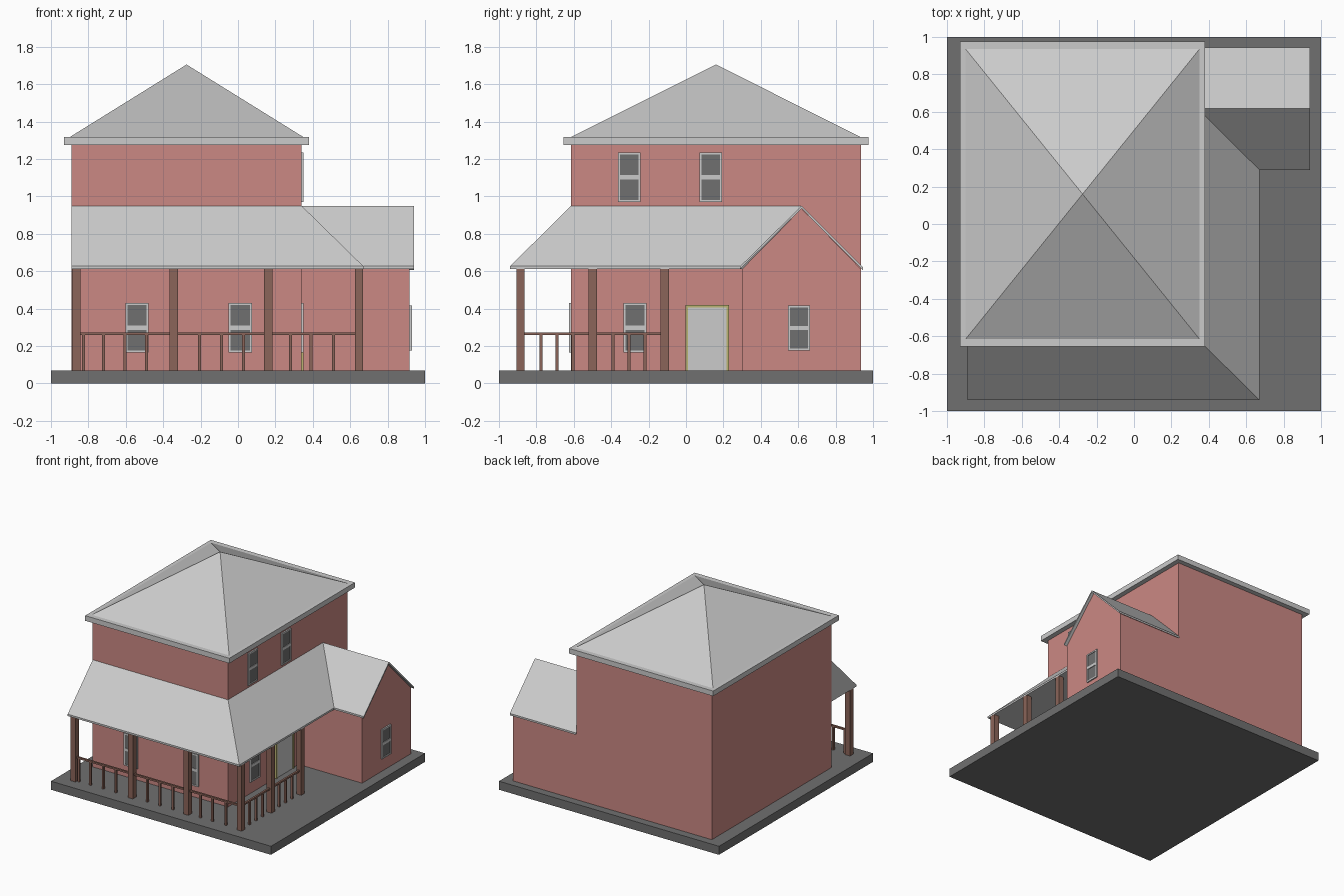
import bpy

if "Cube" in bpy.data.objects:
    bpy.data.objects.remove(bpy.data.objects["Cube"])


def material(name, rgb):
    m = bpy.data.materials.new(name)
    m.diffuse_color = (*rgb, 1)
    m.use_nodes = True
    m.node_tree.nodes["Principled BSDF"].inputs["Base Color"].default_value = m.diffuse_color
    return m


BRICK = material("brick", (0.60, 0.25, 0.23))
WOOD = material("brown_wood", (0.26, 0.13, 0.10))
DARK = material("dark_grey", (0.16, 0.16, 0.16))
OLIVE = material("olive_trim", (0.50, 0.46, 0.17))


def mesh(name, verts, faces, mat=None):
    me = bpy.data.meshes.new(name)
    me.from_pydata(verts, [], faces)
    ob = bpy.data.objects.new(name, me)
    bpy.context.collection.objects.link(ob)
    if mat:
        me.materials.append(mat)
    return ob


def loft(name, sections, mat=None, skip=()):
    """Join equal-length closed sections; skip lists section edges left open."""
    n = len(sections[0])
    last = (len(sections) - 1) * n
    faces = [tuple(range(n))[::-1], tuple(range(last, last + n))]
    for s in range(len(sections) - 1):
        for i in range(n):
            if i not in skip:
                j = (i + 1) % n
                a = s * n
                faces.append((a + i, a + j, a + n + j, a + n + i))
    return mesh(name, [v for sec in sections for v in sec], faces, mat)


def box(name, x0, x1, y0, y1, z0, z1, mat=None):
    return loft(name, [[(x0, y0, z), (x1, y0, z), (x1, y1, z), (x0, y1, z)]
                       for z in (z0, z1)], mat)


def extrude_x(name, profile, x0, x1, mat=None):
    return loft(name, [[(x, y, z) for y, z in profile] for x in (x0, x1)], mat)


def wall_box(name, side, wall, u0, u1, z0, z1, depth, mat=None):
    """Thin box standing proud of a front (-y) or right (+x) wall."""
    if side == "front":
        return box(name, u0, u1, wall - depth, wall + 0.005, z0, z1, mat)
    return box(name, wall - 0.005, wall + depth, u0, u1, z0, z1, mat)


def window(name, side, wall, u0, u1, z0, z1):
    t, zm = 0.011, (z0 + z1) / 2
    wall_box(name + "_glass", side, wall, u0 + t, u1 - t, z0 + t, z1 - t, 0.006, DARK)
    for part, a, b, c, d in (("stile_a", u0, u0 + t, z0, z1),
                             ("stile_b", u1 - t, u1, z0, z1),
                             ("sill", u0 + t, u1 - t, z0, z0 + t),
                             ("head", u0 + t, u1 - t, z1 - t, z1),
                             ("mid_bar", u0 + t, u1 - t, zm - 0.011, zm + 0.011)):
        wall_box(f"{name}_{part}", side, wall, a, b, c, d, 0.011)


# Ground slab and main block
box("base_slab", -1, 1, -1, 1, 0, 0.07, DARK)
box("main_walls", -0.89, 0.34, -0.615, 0.935, 0.07, 1.28, BRICK)

# Hip roof with eave board
box("main_eave", -0.93, 0.38, -0.655, 0.975, 1.275, 1.317)
mesh("main_roof", [(-0.9, -0.615, 1.317), (0.35, -0.615, 1.317), (0.35, 0.935, 1.317),
                   (-0.9, 0.935, 1.317), (-0.275, 0.16, 1.705)],
     [(3, 2, 1, 0), (0, 1, 4), (1, 2, 4), (2, 3, 4), (3, 0, 4)])

# Side wing with gable roof
extrude_x("wing_walls", [(0.30, 0.07), (0.935, 0.07), (0.935, 0.612), (0.618, 0.935), (0.30, 0.612)],
          0.34, 0.918, BRICK)
extrude_x("wing_roof", [(0.29, 0.612), (0.618, 0.935), (0.945, 0.607), (0.945, 0.622),
                        (0.618, 0.95), (0.29, 0.627)], 0.34, 0.94)

# Wrap-around porch roof: left end, hip corner, valley at the wing
porch_ends = [(-0.89, -0.94, -0.89, -0.615), (0.67, -0.94, 0.34, -0.615), (0.67, 0.29, 0.34, 0.618)]
loft("porch_roof", [[(ox, oy, 0.612), (ox, oy, 0.627), (ix, iy, 0.95), (ix, iy, 0.612)]
                    for ox, oy, ix, iy in porch_ends], skip=(2,))

# Porch posts
PX, PY, H = 0.647, -0.885, 0.0225
posts = [(x, PY) for x in (-0.865, -0.343, 0.162, PX)] + [(PX, y) for y in (-0.498, -0.113)]
for x, y in posts:
    box("porch_post", x - H, x + H, y - H, y + H, 0.07, 0.615, WOOD)

# Railings and balusters
r = 0.008
box("front_rail", -0.865, PX, PY - r, PY + r, 0.258, 0.272, WOOD)
box("side_rail", PX - r, PX + r, PY, -0.113, 0.258, 0.272, WOOD)
bars = [(x, PY) for x in (-0.825, -0.72, -0.605, -0.49, -0.205, -0.088, 0.03, 0.28, 0.39, 0.51)]
bars += [(PX, y) for y in (-0.775, -0.69, -0.605, -0.39, -0.305, -0.22)]
for x, y in bars:
    box("baluster", x - r, x + r, y - r, y + r, 0.07, 0.26, WOOD)

# Windows
for i, x in enumerate((-0.54, 0.012)):
    window(f"front_window_{i}", "front", -0.615, x - 0.062, x + 0.062, 0.165, 0.43)
window("porch_window", "right", 0.34, -0.334, -0.21, 0.165, 0.43)
for i, y in enumerate((-0.304, 0.132)):
    window(f"upper_window_{i}", "right", 0.34, y - 0.06, y + 0.06, 0.97, 1.235)
window("wing_window", "right", 0.918, 0.545, 0.663, 0.175, 0.418)

# Door with trim
wall_box("door", "right", 0.34, 0.01, 0.216, 0.07, 0.405, 0.006)
wall_box("door_trim_a", "right", 0.34, -0.003, 0.01, 0.07, 0.42, 0.011, OLIVE)
wall_box("door_trim_b", "right", 0.34, 0.216, 0.229, 0.07, 0.42, 0.011, OLIVE)
wall_box("door_head", "right", 0.34, 0.01, 0.216, 0.405, 0.42, 0.011, OLIVE)

# Consistent outward normals
import bmesh
for ob in bpy.context.collection.objects:
    bm = bmesh.new()
    bm.from_mesh(ob.data)
    bmesh.ops.recalc_face_normals(bm, faces=bm.faces)
    bm.to_mesh(ob.data)
    bm.free()
